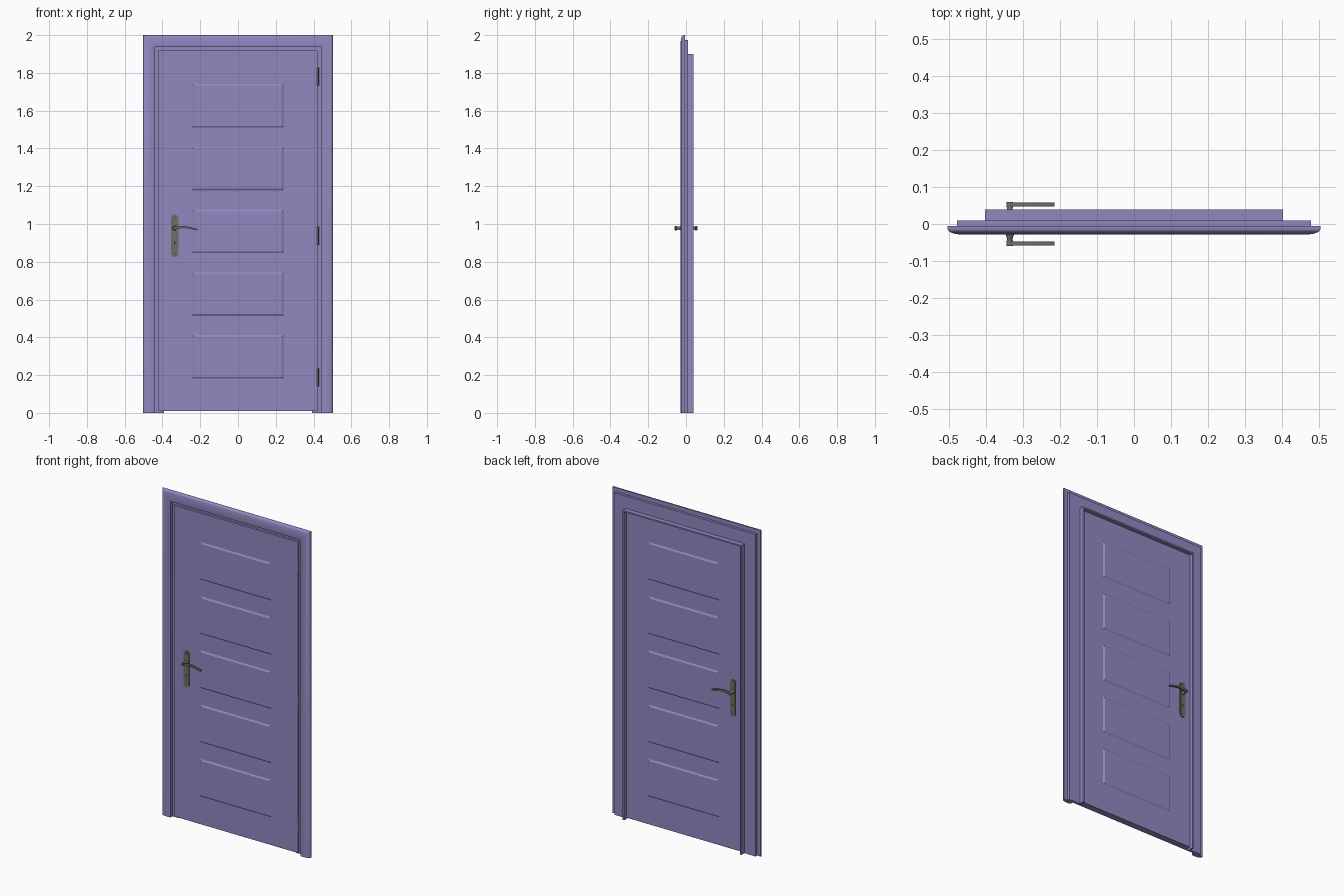
import bpy, bmesh, math
from mathutils import Matrix, Vector

if "Cube" in bpy.data.objects:
    bpy.data.objects.remove(bpy.data.objects["Cube"])


def material(name, rgb):
    m = bpy.data.materials.new(name)
    m.use_nodes = True
    m.diffuse_color = (*rgb, 1)
    m.node_tree.nodes["Principled BSDF"].inputs["Base Color"].default_value = (*rgb, 1)
    return m


PAINT = material("lavender paint", (0.29, 0.245, 0.53))
METAL = material("aged metal", (0.16, 0.155, 0.13))
DARK = material("dark keyhole", (0.03, 0.03, 0.028))


def finish(name, bm, mat, smooth=None):
    bmesh.ops.recalc_face_normals(bm, faces=bm.faces)
    mesh = bpy.data.meshes.new(name)
    bm.to_mesh(mesh)
    bm.free()
    mesh.materials.append(mat)
    ob = bpy.data.objects.new(name, mesh)
    bpy.context.collection.objects.link(ob)
    if smooth:
        bpy.ops.object.select_all(action="DESELECT")
        ob.select_set(True)
        bpy.context.view_layer.objects.active = ob
        bpy.ops.object.shade_smooth_by_angle(angle=math.radians(smooth))
    return ob


HALF, TOP = 0.393, 1.89      # inner opening


def mitred_frame(name, profile, smooth=None):
    """Carry a closed profile (outward distance, y) up, across and down."""
    bm = bmesh.new()
    rings = []
    for side, high in ((-1, 0), (-1, 1), (1, 1), (1, 0)):
        rings.append([bm.verts.new((side * (HALF + d), y, high * (TOP + d)))
                      for d, y in profile])
    n = len(profile)
    for a, b in zip(rings, rings[1:]):
        for i in range(n):
            j = (i + 1) % n
            bm.faces.new((a[i], a[j], b[j], b[i]))
    bm.faces.new(rings[0])
    bm.faces.new(rings[-1])
    return finish(name, bm, PAINT, smooth)


# Casing with a rounded outer shoulder
shoulder = [(0.075 + 0.035 * math.cos(a), -0.013 - 0.015 * math.sin(a))
            for a in (math.radians(15 * k) for k in range(7))]
mitred_frame("casing", [(0.047, -0.006), (0.11, -0.006)] + shoulder
             + [(0.052, -0.027), (0.047, -0.024)], 30)

# Jamb with its thin lining that projects to the back
mitred_frame("jamb", [(0, -0.006), (0.085, -0.006), (0.085, 0.0095),
                      (0.009, 0.0095), (0.009, 0.039), (0, 0.039)])


def panelled_slab(name, half, top, y_face, y_inner):
    """Slab with five grooved panels on its outer face."""
    out = -1 if y_face < y_inner else 1
    xs = [-half, -0.245, 0.245, half]
    zs = [0.01]
    for k in range(5):
        zs += [0.178 + 0.3325 * k, 0.414 + 0.3325 * k]
    zs.append(top)
    bm = bmesh.new()
    grid = [[bm.verts.new((x, y_face, z)) for x in xs] for z in zs]
    panels = []
    for r in range(len(zs) - 1):
        for c in range(3):
            quad = [grid[r][c], grid[r][c + 1], grid[r + 1][c + 1], grid[r + 1][c]]
            f = bm.faces.new(quad if out < 0 else quad[::-1])
            if c == 1 and r % 2:
                panels.append(f)
    rim = [e for e in bm.edges if e.is_boundary]
    # Groove: slope in, narrow floor, slope back out to the raised field
    for width, depth in ((0.013, -0.007), (0.004, 0), (0.013, 0.006)):
        bmesh.ops.inset_individual(bm, faces=panels, thickness=width, depth=depth)
    ext = bmesh.ops.extrude_edge_only(bm, edges=rim)["geom"]
    for v in ext:
        if isinstance(v, bmesh.types.BMVert):
            v.co.y = y_inner
    bmesh.ops.contextual_create(bm, geom=[e for e in ext if isinstance(e, bmesh.types.BMEdge)
                                          and e.is_boundary])
    return finish(name, bm, PAINT)


panelled_slab("door_leaf_front", 0.42, 1.918, -0.020, -0.0065)
panelled_slab("door_leaf_back", 0.39, 1.887, 0.020, -0.0065)


def add_rod(bm, x, z, y0, y1, r0, r1, sides=20):
    """Round rod or cone along y."""
    turn = Matrix.Rotation(-math.pi / 2, 4, "X")
    move = Matrix.Translation((x, (y0 + y1) / 2, z))
    bmesh.ops.create_cone(bm, cap_ends=True, segments=sides, radius1=r0, radius2=r1,
                          depth=abs(y1 - y0),
                          matrix=move @ (turn if y1 > y0 else turn.inverted()))


def add_outline(bm, points, y0, y1):
    """Extrude an x-z outline along y."""
    f = bm.faces.new([bm.verts.new((x, y0, z)) for x, z in points])
    ext = bmesh.ops.extrude_face_region(bm, geom=[f])["geom"]
    for v in ext:
        if isinstance(v, bmesh.types.BMVert):
            v.co.y = y1


def stadium(x, low, high, r, steps=10):
    pts = []
    for start, z in ((0, high - r), (math.pi, low + r)):
        for k in range(steps + 1):
            a = start + math.pi * k / steps
            pts.append((x + r * math.cos(a), z + r * math.sin(a)))
    return pts


# Handle sets on both faces
HX, HZ = -0.335, 0.978
lever_line = [(-0.335, 0.978, 0.008), (-0.315, 0.982, 0.007), (-0.29, 0.984, 0.006),
              (-0.265, 0.982, 0.005), (-0.24, 0.976, 0.005), (-0.215, 0.970, 0.004)]
for label, s in (("front", -1), ("back", 1)):
    bm = bmesh.new()
    add_outline(bm, stadium(HX, 0.825, 1.05, 0.020), s * 0.0195, s * 0.023)
    add_outline(bm, stadium(HX, 0.829, 1.046, 0.016), s * 0.023, s * 0.025)
    finish(label + "_handle_plate", bm, METAL, 30)

    bm = bmesh.new()
    add_rod(bm, HX, HZ, s * 0.024, s * 0.047, 0.012, 0.006)
    add_rod(bm, HX, HZ, s * 0.045, s * 0.060, 0.009, 0.009)
    finish(label + "_handle_neck", bm, METAL, 30)

    bm = bmesh.new()
    add_outline(bm, [(x, z + t) for x, z, t in lever_line]
                + [(x, z - t) for x, z, t in reversed(lever_line)], s * 0.047, s * 0.058)
    finish(label + "_handle_lever", bm, METAL, 30)

    # Keyhole and two fixing screws
    bm = bmesh.new()
    add_outline(bm, stadium(HX, 0.892, 0.908, 0.004, 6), s * 0.0245, s * 0.0255)
    for z in (0.842, 1.033):
        add_rod(bm, HX, z, s * 0.0245, s * 0.0255, 0.003, 0.003, 10)
    finish(label + "_keyhole_and_screws", bm, DARK)

# Hinge barrels on the left edge
for label, z in (("lower", 0.188), ("middle", 0.938), ("upper", 1.781)):
    bm = bmesh.new()
    bmesh.ops.create_cone(bm, cap_ends=True, segments=16, radius1=0.005, radius2=0.005,
                          depth=0.096, matrix=Matrix.Translation((0.4225, -0.019, z)))
    finish(label + "_hinge", bm, METAL, 30)
